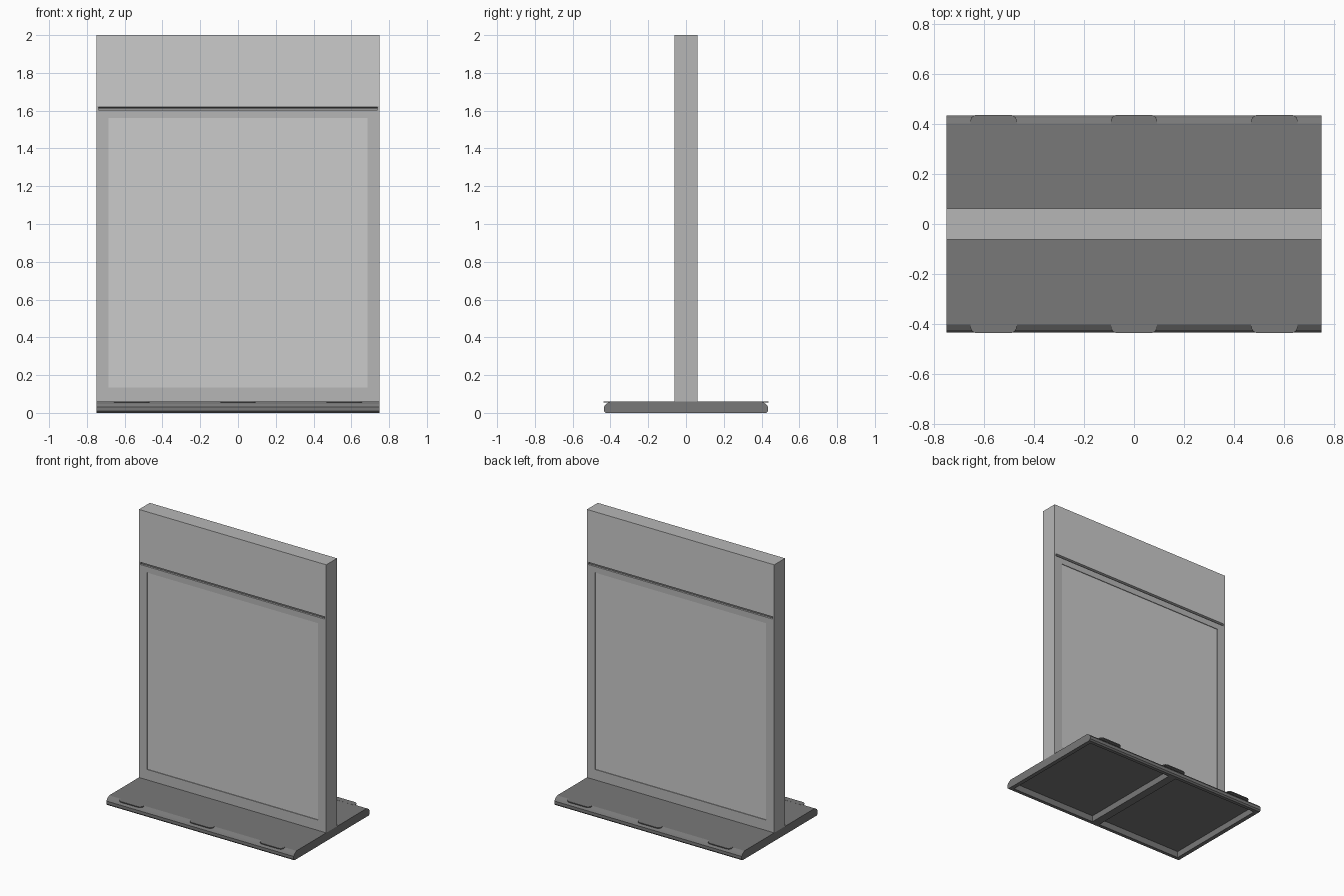
import bpy, bmesh, math

if "Cube" in bpy.data.objects:
    bpy.data.objects.remove(bpy.data.objects["Cube"])

W, D = 0.75, 0.062          # half width and half thickness of the board
BASE_H, SPLIT, TOP = 0.06, 1.625, 2.0


def material(name, v):
    m = bpy.data.materials.new(name)
    m.diffuse_color = (v, v, v, 1)
    m.use_nodes = True
    m.node_tree.nodes["Principled BSDF"].inputs["Base Color"].default_value = m.diffuse_color
    return m


LIGHT, MID, DARK = material("light_grey", 0.75), material("mid_grey", 0.47), material("dark_grey", 0.19)


def finish(name, bm, *mats):
    bmesh.ops.recalc_face_normals(bm, faces=bm.faces)
    me = bpy.data.meshes.new(name)
    bm.to_mesh(me)
    bm.free()
    ob = bpy.data.objects.new(name, me)
    bpy.context.collection.objects.link(ob)
    for m in mats:
        me.materials.append(m)
    return ob


def box(name, x0, x1, y0, y1, z0, z1, *mats):
    bm = bmesh.new()
    bmesh.ops.create_cube(bm, size=1)
    for v in bm.verts:
        v.co.x = (x0 + x1) / 2 + v.co.x * (x1 - x0)
        v.co.y = (y0 + y1) / 2 + v.co.y * (y1 - y0)
        v.co.z = (z0 + z1) / 2 + v.co.z * (z1 - z0)
    return finish(name, bm, *mats)


def prism(name, points, offset, *mats):
    bm = bmesh.new()
    face = bm.faces.new([bm.verts.new(p) for p in points])
    new = bmesh.ops.extrude_face_region(bm, geom=[face])["geom"]
    bmesh.ops.translate(bm, vec=offset, verts=[g for g in new if isinstance(g, bmesh.types.BMVert)])
    return finish(name, bm, *mats)


def cut(target, cutter):
    mod = target.modifiers.new("cut", "BOOLEAN")
    mod.operation, mod.solver, mod.object = "DIFFERENCE", "EXACT", cutter
    cutter.hide_render = True
    bpy.context.view_layer.objects.active = target
    bpy.ops.object.modifier_apply(modifier=mod.name)
    bpy.data.objects.remove(cutter)


# Board frame and header, header with lighter front and back faces
frame = box("board_frame", -W, W, -D, D, BASE_H, SPLIT, MID)
header = box("header_panel", -W, W, -D, D, SPLIT, TOP, MID, LIGHT)
for p in header.data.polygons:
    p.material_index = int(abs(p.normal.y) > 0.5)

for s, side in ((-1, "front"), (1, "back")):
    # Shallow recess holding the display panel
    ya, yb = sorted((s * (D - 0.007), s * (D + 0.02)))
    cut(frame, box("recess_cutter", -0.685, 0.685, ya, yb, 0.135, 1.56))
    ya, yb = sorted((s * (D - 0.015), s * (D - 0.005)))
    box(side + "_display", -0.685, 0.685, ya, yb, 0.135, 1.56, LIGHT)
    # Shadow groove below the header, with sloped upper lip
    profile = [(-0.738, s * (D + 0.01), 1.604), (-0.738, s * (D + 0.01), 1.620),
               (-0.738, s * D, 1.620), (-0.738, s * (D - 0.014), 1.615),
               (-0.738, s * (D - 0.014), 1.604)]
    cut(frame, prism("groove_cutter", profile, (1.476, 0, 0)))
    ya, yb = sorted((s * (D - 0.02), s * (D - 0.012)))
    box(side + "_groove_strip", -0.736, 0.736, ya, yb, 1.605, 1.614, DARK)

# Foot plate with softened long edges and two hollow pockets below
half = [(0.425, 0), (0.435, 0.01), (0.435, 0.032), (0.424, 0.046), (0.402, BASE_H)]
outline = half + [(-y, z) for y, z in reversed(half)]
base = prism("foot_plate", [(-W, y, z) for y, z in outline], (2 * W, 0, 0), DARK)
for s in (-1, 1):
    xa, xb = sorted((s * 0.03, s * (W - 0.03)))
    cut(base, box("pocket_cutter", xa, xb, -0.40, 0.40, -0.02, 0.045))

# Rounded tabs overhanging the long edges
for s, side in ((-1, "front"), (1, "back")):
    for i, x in enumerate((-0.5625, 0, 0.5625)):
        pts = [(x - 0.093, s * 0.395), (x + 0.093, s * 0.395)]
        for k, dirn in ((1, 1), (-1, -1)):
            angles = [math.radians(a) for a in (0, 22.5, 45, 67.5, 90)][::dirn]
            pts += [(x + k * (0.066 + 0.027 * math.cos(a)), s * (0.41 + 0.027 * math.sin(a)))
                    for a in angles]
        prism(f"{side}_tab_{i + 1}", [(px, py, 0.054) for px, py in pts], (0, 0, 0.0065), DARK)
